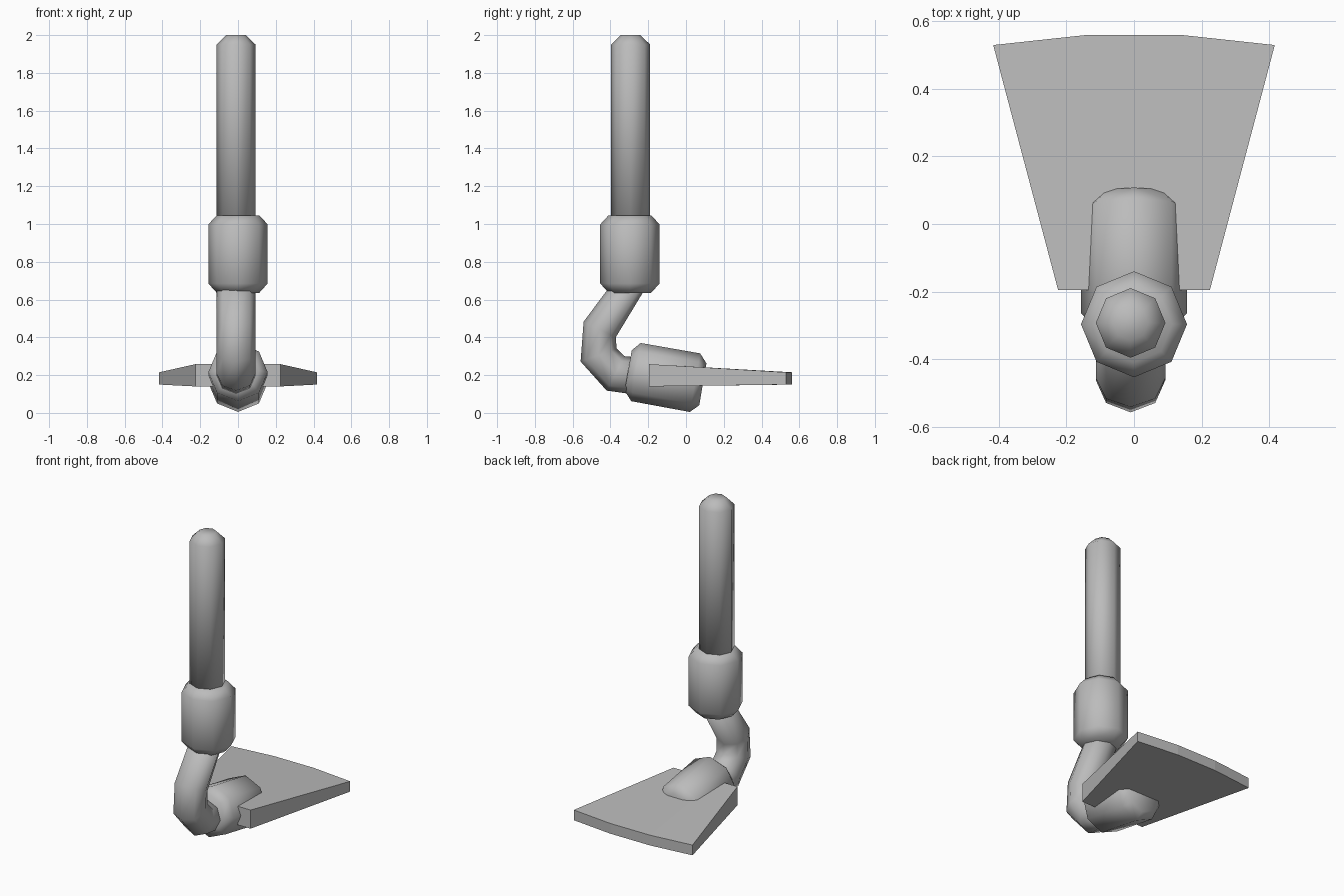
import bpy, math

cube = bpy.data.objects.get("Cube")
if cube:
    bpy.data.objects.remove(cube, do_unlink=True)

grey = bpy.data.materials.new("plain grey")
grey.use_nodes = True
colour = (0.5, 0.5, 0.5, 1)
grey.diffuse_color = colour
grey.node_tree.nodes["Principled BSDF"].inputs["Base Color"].default_value = colour


def make(name, verts, faces, smooth):
    mesh = bpy.data.meshes.new(name)
    mesh.from_pydata(verts, [], faces)
    mesh.materials.append(grey)
    for p in mesh.polygons:
        p.use_smooth = smooth
    obj = bpy.data.objects.new(name, mesh)
    bpy.context.collection.objects.link(obj)
    return obj


def tube(name, rings, x=0.0, sides=8):
    """Loft rings given as (front y, front z, back y, back z, half width)."""
    verts = []
    for y0, z0, y1, z1, r in rings:
        for i in range(sides):
            a = math.tau * i / sides
            t = (1 - math.cos(a)) / 2
            verts.append((x + r * math.sin(a), y0 + (y1 - y0) * t, z0 + (z1 - z0) * t))
    faces = [tuple(range(sides)), tuple(reversed(range(len(verts) - sides, len(verts))))]
    for k in range(len(rings) - 1):
        for i in range(sides):
            j = (i + 1) % sides
            a, b = k * sides, (k + 1) * sides
            faces.append((a + i, b + i, b + j, a + j))
    return make(name, verts, faces, True)


def level(y, z, r):
    return (y - r, z, y + r, z, r)


# Straight shaft with a domed tip
R = 0.103
tube("shaft", [level(-0.293, 0.9, R), level(-0.293, 1.95, R), level(-0.293, 2.0, 0.052)], -0.01)

# Bent neck, mitred at each turn
tube("bent_neck", [
    (-0.22, 0.09, -0.22, 0.29, R),
    (-0.42, 0.118, -0.325, 0.30, R),
    (-0.558, 0.272, -0.367, 0.34, R),
    (-0.542, 0.483, -0.372, 0.40, R),
    (-0.38, 0.70, -0.19, 0.70, R),
], -0.01)

# Collar with chamfered ends
C, c = 0.157, 0.113
tube("collar", [level(-0.297, 0.636, c), level(-0.297, 0.685, C),
                level(-0.297, 0.998, C), level(-0.297, 1.046, c)])

# Tilted socket that grips the blade
tube("blade_socket", [
    (-0.325, 0.118, -0.287, 0.332, c),
    (-0.29, 0.062, -0.24, 0.37, C),
    (0.02, 0.005, 0.075, 0.315, C),
    (0.07, 0.04, 0.108, 0.262, c),
])

# Fan-shaped blade, thinner at the curved rear edge
outline = [(-0.225, -0.195), (-0.075, -0.195), (0.075, -0.195), (0.225, -0.195),
           (0.417, 0.53), (0.14, 0.56), (-0.14, 0.56), (-0.417, 0.53)]
n = len(outline)
low = [(x, y, 0.14 if y < 0 else 0.15) for x, y in outline]
high = [(x, y, 0.258 if y < 0 else 0.215) for x, y in outline]
strips = [(0, 1, 6, 7), (1, 2, 5, 6), (2, 3, 4, 5)]
faces = [tuple(n + i for i in s) for s in strips] + [s[::-1] for s in strips]
faces += [(i, (i + 1) % n, n + (i + 1) % n, n + i) for i in range(n)]
make("fan_blade", low + high, faces, False)
